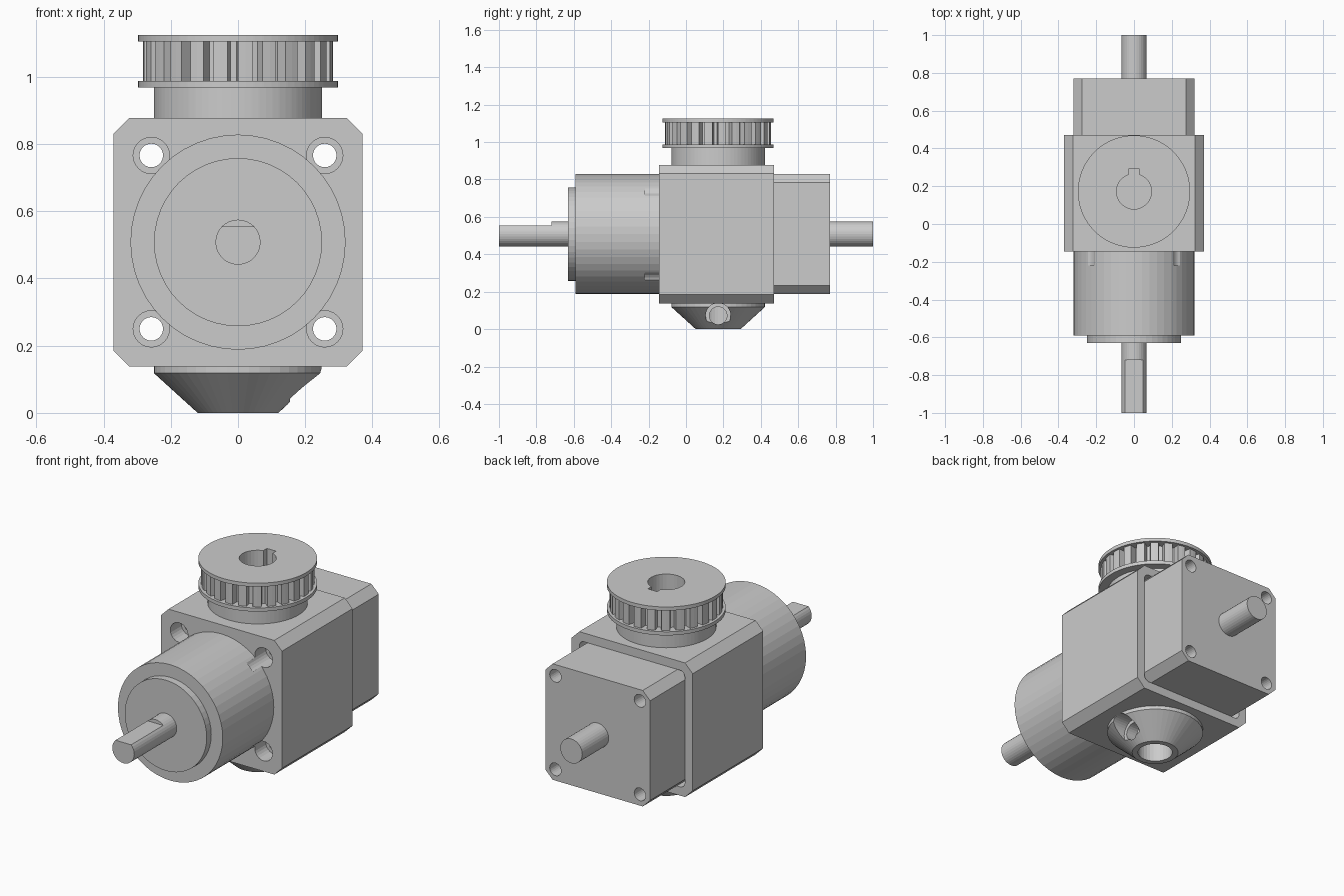
import bpy, bmesh
from math import cos, sin, pi

if "Cube" in bpy.data.objects:
    bpy.data.objects.remove(bpy.data.objects["Cube"])

ZC, YP = 0.508, 0.172      # height of shaft axis, y of pulley axis


def circle(r, n=48, cu=0.0, cv=0.0):
    return [(cu + r * cos(2 * pi * i / n), cv + r * sin(2 * pi * i / n)) for i in range(n)]


def chamfered(h, c, cv=0.0):
    k = h - c
    pts = [(h, -k), (h, k), (k, h), (-k, h), (-h, k), (-h, -k), (-k, -h), (k, -h)]
    return [(u, v + cv) for u, v in pts]


def rounded(h, r, cv=0.0, n=6):
    pts = []
    for q, (su, sv) in enumerate([(1, 1), (-1, 1), (-1, -1), (1, -1)]):
        for i in range(n + 1):
            a = pi / 2 * (q + i / n)
            pts.append((su * (h - r) + r * cos(a), sv * (h - r) + r * sin(a) + cv))
    return pts


def rect(u0, u1, v0, v1):
    return [(u0, v0), (u1, v0), (u1, v1), (u0, v1)]


def loft(name, sections, axis):
    """Closed solid through (outline, position) sections along an axis."""
    place = {'X': lambda u, v, t: (t, u, v),
             'Y': lambda u, v, t: (u, t, v),
             'Z': lambda u, v, t: (u, v, t)}[axis]
    bm = bmesh.new()
    rings = [[bm.verts.new(place(u, v, t)) for u, v in pts] for pts, t in sections]
    n = len(rings[0])
    for a, b in zip(rings, rings[1:]):
        for i in range(n):
            j = (i + 1) % n
            bm.faces.new((a[i], a[j], b[j], b[i]))
    bm.faces.new(rings[0])
    bm.faces.new(rings[-1])
    bmesh.ops.recalc_face_normals(bm, faces=bm.faces)
    me = bpy.data.meshes.new(name)
    bm.to_mesh(me)
    bm.free()
    ob = bpy.data.objects.new(name, me)
    bpy.context.collection.objects.link(ob)
    return ob


def prism(name, pts, a, b, axis):
    return loft(name, [(pts, a), (pts, b)], axis)


def cut(ob, *cutters):
    """Subtract the cutters from ob, then delete them."""
    bpy.context.view_layer.objects.active = ob
    for c in cutters:
        c.hide_render = True
        m = ob.modifiers.new("cut", 'BOOLEAN')
        m.operation, m.solver, m.object = 'DIFFERENCE', 'EXACT', c
        bpy.ops.object.modifier_apply(modifier=m.name)
        bpy.data.objects.remove(c, do_unlink=True)


def bolt_holes(r, a, b):
    return [prism("hole_cutter", circle(r, 24, sx * 0.258, ZC + sz * 0.258), a, b, 'Y')
            for sx in (-1, 1) for sz in (-1, 1)]


# housing: chamfered block with a rear pocket and four bolt clearances
housing = prism("housing", chamfered(0.37, 0.047, ZC), -0.145, 0.47, 'Y')
cut(housing, prism("pocket_cutter", rounded(0.322, 0.03, ZC), -0.05, 0.6, 'Y'),
    *bolt_holes(0.054, -0.3, 0.0))

# motor block seated in the pocket, bolt holes right through
motor = prism("motor_block", chamfered(0.32, 0.045, ZC), -0.05, 0.77, 'Y')
cut(motor, *bolt_holes(0.035, -0.2, 0.9))

# round gearhead with front pilot boss
C32, C25 = circle(0.32, 48, 0, ZC), circle(0.25, 48, 0, ZC)
gearhead = loft("gearhead", [(C32, -0.144), (C32, -0.59), (C25, -0.59), (C25, -0.63)], 'Y')
cut(gearhead, *bolt_holes(0.054, -0.22, 0.0))

# output shaft with a flat, and rear shaft
shaft = circle(0.067, 32, 0, ZC)
front_shaft = prism("front_shaft", shaft, -1.0, -0.62, 'Y')
cut(front_shaft, prism("flat_cutter", rect(-0.2, 0.2, 0.555, 0.7), -1.1, -0.72, 'Y'))
prism("rear_shaft", shaft, 0.76, 1.0, 'Y')

# toothed pulley: hub, lower flange, teeth, upper flange in one loft
TEETH = 24
angles, tooth_r = [], []
for i in range(TEETH):
    for f, r in ((0.0, 0.283), (0.3, 0.283), (0.58, 0.283), (0.66, 0.245), (0.92, 0.245)):
        angles.append(2 * pi * (i + f) / TEETH)
        tooth_r.append(r)


def ring(radii):
    return [(r * cos(a), YP + r * sin(a)) for r, a in zip(radii, angles)]


hub, flange, teeth = (ring([0.25] * len(angles)), ring([0.297] * len(angles)), ring(tooth_r))
pulley = loft("pulley", [(hub, 0.865), (hub, 0.968), (flange, 0.968), (flange, 0.988),
                         (teeth, 0.988), (teeth, 1.105), (flange, 1.105), (flange, 1.125)], 'Z')
cut(pulley, prism("bore_cutter", circle(0.093, 32, 0, YP), 0.8, 1.2, 'Z'),
    prism("keyway_cutter", rect(-0.028, 0.028, YP, 0.292), 0.8, 1.2, 'Z'))

# conical nose underneath, with centre bore and a counterbored side hole
big, small = circle(0.25, 48, 0, YP), circle(0.12, 48, 0, YP)
cone = loft("bottom_cone", [(big, 0.145), (big, 0.118), (small, 0.0)], 'Z')
cut(cone, prism("bore_cutter", circle(0.09, 32, 0, YP), -0.1, 0.2, 'Z'),
    prism("counterbore_cutter", circle(0.067, 32, YP, 0.072), 0.155, 0.4, 'X'),
    prism("side_hole_cutter", circle(0.047, 24, YP, 0.072), 0.02, 0.4, 'X'))
